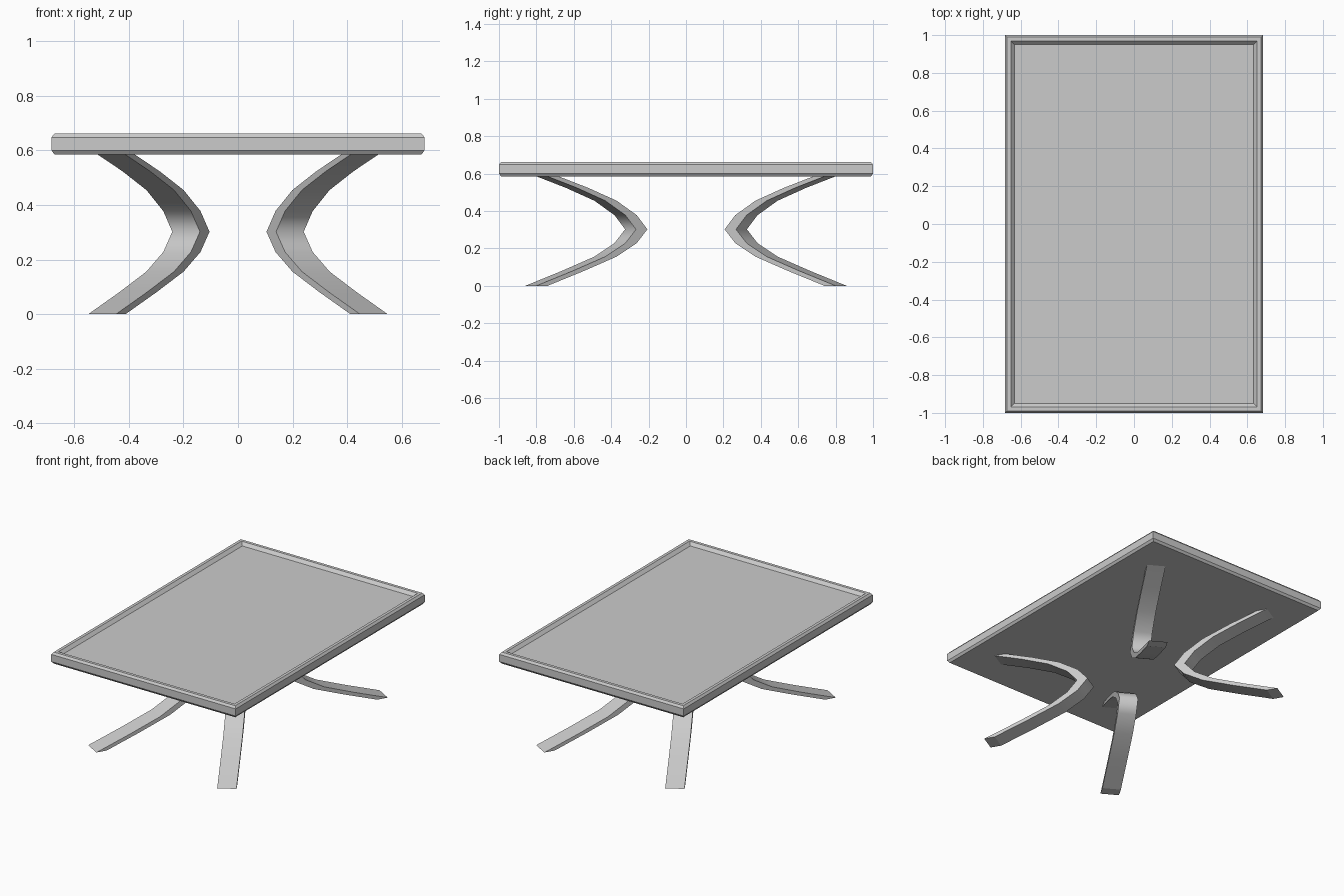
import bpy, bmesh
from mathutils import Vector

if "Cube" in bpy.data.objects:
    bpy.data.objects.remove(bpy.data.objects["Cube"])


def make_object(name, bm):
    bmesh.ops.recalc_face_normals(bm, faces=bm.faces)
    mesh = bpy.data.meshes.new(name)
    bm.to_mesh(mesh)
    bm.free()
    obj = bpy.data.objects.new(name, mesh)
    bpy.context.collection.objects.link(obj)
    return obj


def skin_rings(bm, rings):
    """Join four-sided rings into a capped tube; returns the long edges."""
    rows = [[bm.verts.new(p) for p in ring] for ring in rings]
    for a, b in zip(rows, rows[1:]):
        for i in range(4):
            j = (i + 1) % 4
            bm.faces.new((a[i], a[j], b[j], b[i]))
    bm.faces.new(rows[0])
    bm.faces.new(rows[-1])
    return [bm.edges.get((a[i], b[i])) for a, b in zip(rows, rows[1:]) for i in range(4)]


# Tabletop: chamfered slab with a raised rim and recessed panel (inset, height)
steps = [(0.011, 0.585), (0, 0.600), (0, 0.648), (0.011, 0.662),
         (0.031, 0.662), (0.050, 0.642)]
bm = bmesh.new()
skin_rings(bm, [[(sx * (0.683 - d), sy * (1.0 - d), z)
                 for sx, sy in ((-1, -1), (1, -1), (1, 1), (-1, 1))]
                for d, z in steps])
make_object("tabletop", bm)

# Legs: rectangular section swept along a bowed path (x offset from waist, height)
path = [(0.308, 0), (0.195, 0.080), (0.095, 0.156), (0.033, 0.228), (0, 0.302),
        (0.033, 0.378), (0.095, 0.455), (0.183, 0.524), (0.278, 0.588)]
waist = Vector((0.1725, 0.266, 0))
outward = Vector((0.5, 0.866, 0))
across = Vector((0.866, -0.5, 0))
half_depth, half_width = 0.035, 0.0585


def leg(name, mx, my):
    rings = []
    for dx, z in path:
        c = waist + outward * (dx / 0.5) + Vector((0, 0, z))
        ring = [c + outward * half_depth * a + across * half_width * b
                for a, b in ((-1, -1), (1, -1), (1, 1), (-1, 1))]
        rings.append([(p.x * mx, p.y * my, p.z) for p in ring])
    bm = bmesh.new()
    long_edges = skin_rings(bm, rings)
    # smooth along the bow, crisp along the corners and end cuts
    for e in long_edges:
        e.smooth = False
    for f in bm.faces:
        f.smooth = True
        if abs(f.normal.z) > 0.99:
            f.smooth = False
    bm.normal_update()
    for f in bm.faces:
        if all(abs(v.co.z - f.verts[0].co.z) < 1e-6 for v in f.verts):
            f.smooth = False
            for e in f.edges:
                e.smooth = False
    make_object(name, bm)


for side, mx in (("left", -1), ("right", 1)):
    for end, my in (("front", -1), ("back", 1)):
        leg(f"{end}_{side}_leg", mx, my)
